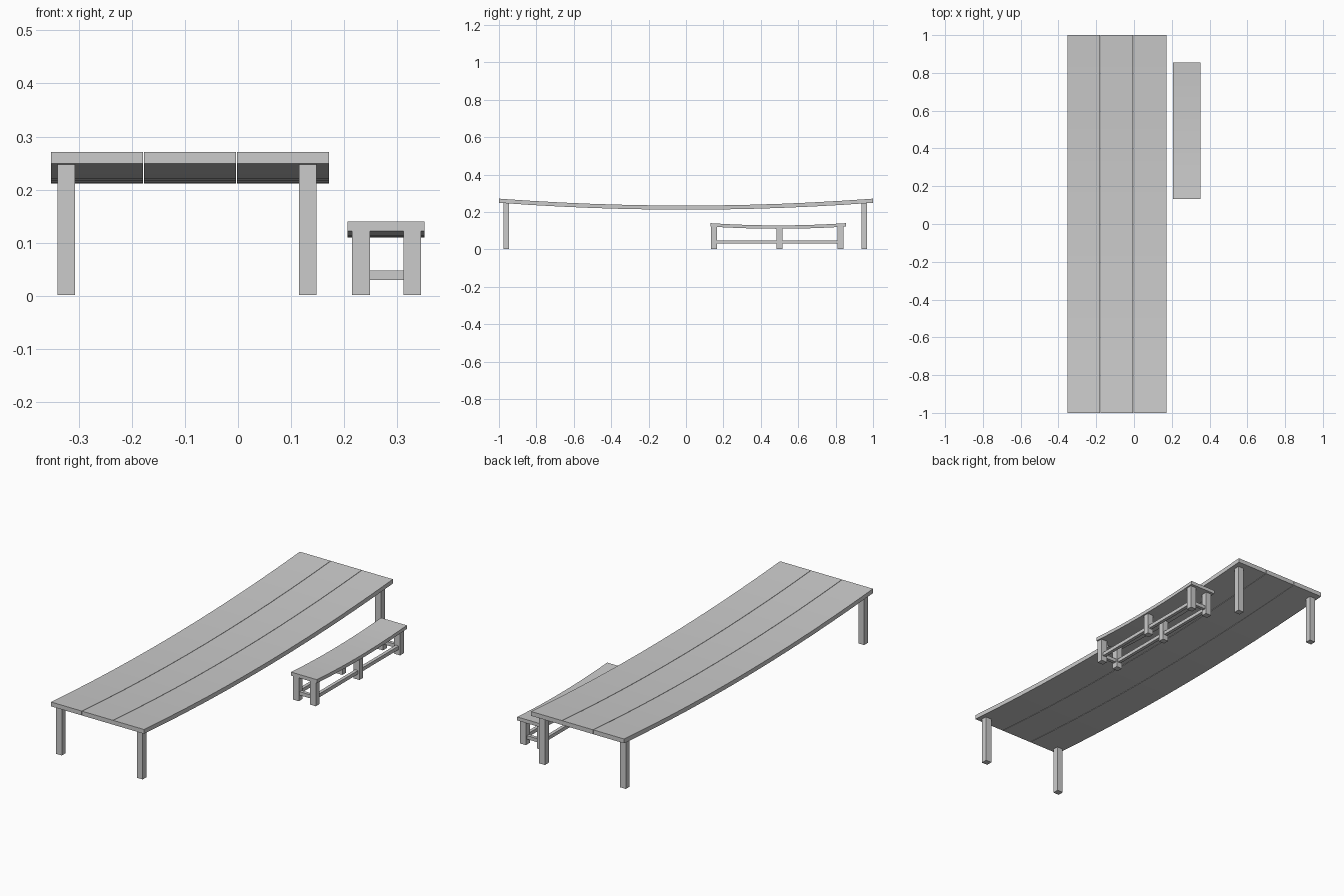
import bpy, bmesh

if "Cube" in bpy.data.objects:
    bpy.data.objects.remove(bpy.data.objects["Cube"])


def box(name, x, y, z):
    """Axis-aligned box from three (min, max) ranges."""
    bm = bmesh.new()
    bmesh.ops.create_cube(bm, size=1)
    for v in bm.verts:
        v.co = [r[0] + (c + 0.5) * (r[1] - r[0]) for c, r in zip(v.co, (x, y, z))]
    return finish(name, bm)


def finish(name, bm):
    bmesh.ops.recalc_face_normals(bm, faces=bm.faces)
    mesh = bpy.data.meshes.new(name)
    bm.to_mesh(mesh)
    bm.free()
    obj = bpy.data.objects.new(name, mesh)
    bpy.context.collection.objects.link(obj)
    return obj


def sagging_board(name, x, y, top, thick, sag, segments=12):
    """Board along y whose middle droops below its ends."""
    bm = bmesh.new()
    rings = []
    for i in range(segments + 1):
        t = 2 * i / segments - 1
        py = (y[0] + y[1]) / 2 + t * (y[1] - y[0]) / 2
        z = top - sag * (1 - t * t)
        rings.append([bm.verts.new((px, py, pz)) for px, pz in
                      ((x[0], z - thick), (x[1], z - thick), (x[1], z), (x[0], z))])
    for a, b in zip(rings, rings[1:]):
        for k in range(4):
            n = (k + 1) % 4
            bm.faces.new((a[k], a[n], b[n], b[k]))
    bm.faces.new(rings[0])
    bm.faces.new(rings[-1])
    return finish(name, bm)


# Table top: three planks
for i, x in enumerate([(-0.352, -0.179), (-0.177, -0.004), (-0.002, 0.171)]):
    sagging_board(f"table_plank_{i + 1}", x, (-1, 1), 0.271, 0.022, 0.037)

# Table legs
for x in (-0.340, 0.115):
    for y in (-0.977, 0.938):
        box("table_leg", (x, x + 0.033), (y, y + 0.031), (0.002, 0.252))

# Bench seat
sagging_board("bench_seat", (0.206, 0.351), (0.132, 0.855), 0.140, 0.018, 0.012)

# Bench legs and long rails
leg_rows = (0.134, 0.484, 0.811)
for x in (0.215, 0.311):
    for y, top in zip(leg_rows, (0.123, 0.113, 0.123)):
        box("bench_leg", (x, x + 0.033), (y, y + 0.031), (0.002, top))
    for a, b in zip(leg_rows, leg_rows[1:]):
        box("bench_long_rail", (x + 0.008, x + 0.025), (a + 0.031, b), (0.030, 0.048))

# Bench cross rails at both ends
for y in (leg_rows[0], leg_rows[-1]):
    box("bench_cross_rail", (0.248, 0.311), (y + 0.007, y + 0.024), (0.030, 0.048))
